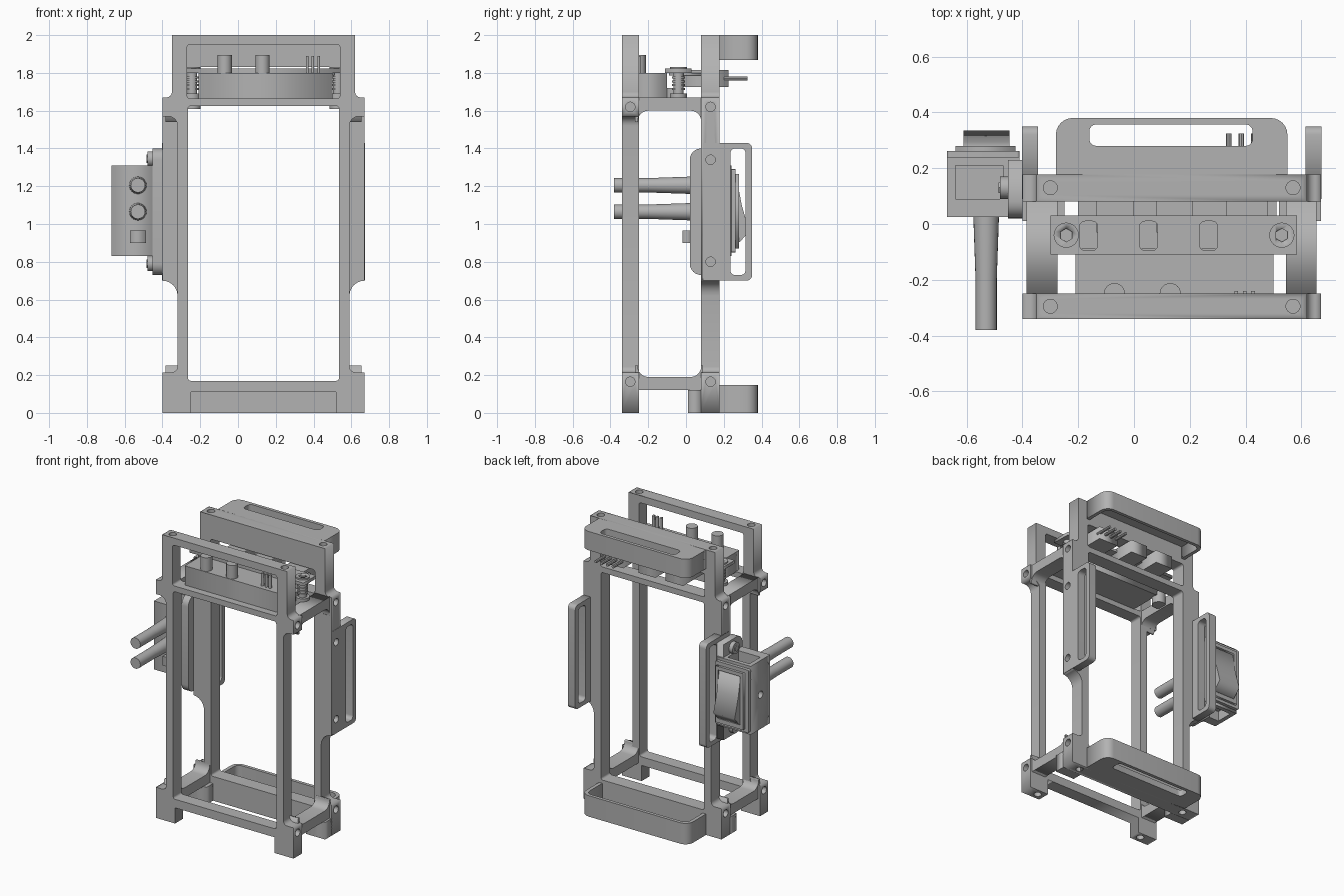
import bpy, bmesh, math
from mathutils import Vector, Matrix

if "Cube" in bpy.data.objects:
    bpy.data.objects.remove(bpy.data.objects["Cube"])

grey = bpy.data.materials.new("light_grey")
grey.use_nodes = True
COLOUR = (0.45, 0.45, 0.45, 1)
grey.diffuse_color = COLOUR
grey.node_tree.nodes["Principled BSDF"].inputs["Base Color"].default_value = COLOUR

# local (u, v, w) to world, for profiles extruded along each axis
AXES = {
    "x": Matrix(((0, 0, 1, 0), (1, 0, 0, 0), (0, 1, 0, 0), (0, 0, 0, 1))),
    "y": Matrix(((1, 0, 0, 0), (0, 0, 1, 0), (0, 1, 0, 0), (0, 0, 0, 1))),
    "z": Matrix.Identity(4),
}
MID = 0.135


def flip(x):
    return 2 * MID - x


def finish(name, bm):
    bmesh.ops.remove_doubles(bm, verts=bm.verts, dist=0.0001)
    bmesh.ops.recalc_face_normals(bm, faces=bm.faces)
    mesh = bpy.data.meshes.new(name)
    bm.to_mesh(mesh)
    bm.free()
    mesh.materials.clear()
    mesh.materials.append(grey)
    ob = bpy.data.objects.new(name, mesh)
    bpy.context.collection.objects.link(ob)
    return ob


def rounded(points, steps=6):
    """Corner list (u, v[, radius]) to an outline with filleted corners."""
    out = []
    for i, p in enumerate(points):
        c = Vector(p[:2])
        if len(p) < 3:
            out.append(c)
            continue
        a = (Vector(points[i - 1][:2]) - c).normalized() * p[2]
        b = (Vector(points[(i + 1) % len(points)][:2]) - c).normalized() * p[2]
        for k in range(steps + 1):
            t = k / steps * math.pi / 2
            out.append(c + a * (1 - math.sin(t)) + b * (1 - math.cos(t)))
    return out


def rect(u0, u1, v0, v1, r=0.0):
    pts = [(u0, v0), (u1, v0), (u1, v1), (u0, v1)]
    return [p + (r,) for p in pts] if r else pts


def plate(name, axis, lo, hi, *loops):
    """Extrude an outline, with optional holes, between lo and hi."""
    cu = bpy.data.curves.new(name, "CURVE")
    cu.dimensions, cu.fill_mode, cu.extrude = "2D", "BOTH", (hi - lo) / 2
    for loop in loops:
        pts = rounded(loop)
        sp = cu.splines.new("POLY")
        sp.points.add(len(pts) - 1)
        for q, p in zip(sp.points, pts):
            q.co = (p.x, p.y, 0, 1)
        sp.use_cyclic_u = True
    tmp = bpy.data.objects.new(name + "_outline", cu)
    mesh = bpy.data.meshes.new_from_object(tmp)
    bm = bmesh.new()
    bm.from_mesh(mesh)
    bpy.data.objects.remove(tmp)
    bpy.data.meshes.remove(mesh)
    bpy.data.curves.remove(cu)
    bm.transform(AXES[axis] @ Matrix.Translation((0, 0, (lo + hi) / 2)))
    return finish(name, bm)


def add_rod(bm, axis, u, v, lo, hi, r0, r1=None, sides=24):
    m = AXES[axis] @ Matrix.Translation((u, v, (lo + hi) / 2))
    bmesh.ops.create_cone(bm, cap_ends=True, segments=sides, radius1=r0,
                          radius2=r0 if r1 is None else r1, depth=hi - lo, matrix=m)


def rod(name, *args, **kw):
    bm = bmesh.new()
    add_rod(bm, *args, **kw)
    ob = finish(name, bm)
    for ob_ in bpy.context.selected_objects:
        ob_.select_set(False)
    ob.select_set(True)
    bpy.context.view_layer.objects.active = ob
    bpy.ops.object.shade_smooth_by_angle(angle=math.radians(35))
    return ob


def box(name, x0, x1, y0, y1, z0, z1):
    return plate(name, "z", z0, z1, rect(x0, x1, y0, y1))


def cut(ob, cutter):
    mod = ob.modifiers.new("cut", "BOOLEAN")
    mod.operation, mod.solver, mod.object = "DIFFERENCE", "EXACT", cutter


def mirrored(half):
    return half + [(flip(p[0]),) + p[1:] for p in reversed(half)]


# Screw holes, shared by both frames
bm = bmesh.new()
for y in (-0.295, 0.13):
    for x in (-0.3, flip(-0.3)):
        for lo, hi in ((-0.1, 0.06), (1.92, 2.1)):
            add_rod(bm, "z", x, y, lo, hi, 0.025)
    for z in (0.165, 1.62) + ((0.8, 1.34) if y > 0 else ()):
        add_rod(bm, "x", y, z, -0.5, -0.35, 0.025)
        add_rod(bm, "x", y, z, flip(-0.35), flip(-0.5), 0.025)
holes = finish("screw_hole_cutter", bm)
holes.hide_render = holes.hide_viewport = True

# Front and back frames
shoulder = [(-0.4, 1.67), (-0.35, 1.67, 0.03), (-0.35, 2)]
front = [(-0.25, 0.11), (-0.25, 0), (-0.4, 0), (-0.4, 0.215), (-0.32, 0.215, 0.03),
         (-0.32, 1.57, 0.05), (-0.4, 1.57)] + shoulder
back = [(-0.4, 0), (-0.4, 0.215), (-0.32, 0.215, 0.03),
        (-0.32, 0.7, 0.08), (-0.4, 0.7)] + shoulder
window = rect(-0.265, flip(-0.265), 0.17, 1.625, 0.015)
cut(plate("front_frame", "y", -0.34, -0.25, mirrored(front), window,
          rect(-0.27, flip(-0.27), 1.665, 1.95, 0.015)), holes)
cut(plate("back_frame", "y", 0.08, 0.178, mirrored(back), window,
          rect(-0.27, flip(-0.27), 1.665, 1.83, 0.015)), holes)

# Side rails, feet and pierced side flanges
for side, m in (("right", lambda x: x), ("left", flip)):
    def span(a, b):
        return sorted((m(a), m(b)))
    for end, outer, inner, leg in (("upper", 1.67, 1.6, 1.54), ("lower", 0.12, 0.19, 0.25)):
        plate(f"{side}_{end}_rail", "x", *span(-0.385, -0.275),
              [(-0.27, outer), (0.09, outer), (0.09, leg), (0.08, leg),
               (0.08, inner, 0.055), (-0.255, inner, 0.055), (-0.255, leg), (-0.27, leg)])
    box(f"{side}_back_foot", *span(-0.4, -0.25), 0.01, 0.085, 0, 0.12)
    cut(plate(f"{side}_flange", "x", *span(-0.402, -0.345),
              [(0.09, 0.7), (0.35, 0.7, 0.03), (0.35, 1.43, 0.03), (0.09, 1.43)],
              rect(0.235, 0.315, 0.73, 1.4, 0.025)), holes)

# Rear bumpers: slotted plate with a lip round its edge
xa, xb = -0.28, flip(-0.28)
for name, y0, base, lip in (("upper", 0.17, (1.955, 2), (1.868, 1.96)),
                            ("lower", 0.11, (0, 0.045), (0.04, 0.147))):
    edge = [(xa, y0), (xa, 0.38, 0.06), (xb, 0.38, 0.06), (xb, y0)]
    plate(name + "_bumper_plate", "z", *base, edge, rect(-0.16, 0.425, 0.28, 0.357, 0.025))
    plate(name + "_bumper_lip", "z", *lip, edge + [
        (xb - 0.025, y0), (xb - 0.025, 0.357, 0.04), (xa + 0.025, 0.357, 0.04), (xa + 0.025, y0)])

# Front control block with buttons and pins
box("control_block", -0.21, 0.5, -0.29, -0.1, 1.66, 1.8)
box("block_base", -0.21, 0.5, -0.11, -0.015, 1.66, 1.72)
for i, x in enumerate((-0.07, 0.13)):
    rod(f"button_{i}", "z", x, -0.25, 1.79, 1.895, 0.038)
for i, x in enumerate((0.36, 0.39, 0.42)):
    box(f"control_pin_{i}", x, x + 0.013, -0.26, -0.24, 1.79, 1.89)

# Clamp bar held by two socket screws
plate("clamp_bar", "z", 1.8, 1.822, rect(-0.3, 0.585, -0.11, 0.03),
      *[rect(x, x + 0.065, -0.095, 0.01, 0.02) for x in (-0.195, 0.02, 0.235)])
for i, x in enumerate((-0.243, 0.53)):
    rod(f"screw_shank_{i}", "z", x, -0.04, 1.67, 1.8, 0.027)
    for k in range(4):
        rod(f"screw_thread_{i}_{k}", "z", x, -0.04, 1.71 + k * 0.02, 1.72 + k * 0.02, 0.034)
    rod(f"screw_standoff_{i}", "z", x, -0.04, 1.61, 1.69, 0.045)
    head = rod(f"screw_head_{i}", "z", x, -0.04, 1.81, 1.832, 0.045)
    socket = rod(f"socket_cutter_{i}", "z", x, -0.04, 1.82, 1.85, 0.024, sides=6)
    socket.hide_render = socket.hide_viewport = True
    cut(head, socket)

# Circuit board with rear ports and pins
box("circuit_board", -0.2, 0.51, -0.09, 0.08, 1.785, 1.8)
for i, (x0, x1) in enumerate(((-0.135, 0), (0.08, 0.21), (0.33, 0.48))):
    box(f"rear_port_{i}", x0, x1, -0.03, 0.225, 1.725, 1.815)
for i in range(4):
    rod(f"rear_pin_{i}", "y", 0.34 + i * 0.045, 1.77, 0.2, 0.325, 0.01, sides=8)

# Rocker switch, its housing and mounting ear
plate("switch_ear", "x", -0.452, -0.4,
      [(0.02, 0.73, 0.06), (0.23, 0.73), (0.23, 1.4), (0.02, 1.4, 0.06)])
for i, z in enumerate((0.79, 1.345)):
    rod(f"ear_bolt_{i}", "x", 0.13, z, -0.48, -0.45, 0.04)
    rod(f"ear_bolt_socket_{i}", "x", 0.13, z, -0.485, -0.479, 0.022, sides=6)
housing = box("switch_housing", -0.67, -0.41, 0.025, 0.24, 0.83, 1.31)
bm = bmesh.new()
for z in (0.83, 1.31):
    bmesh.ops.create_cube(bm, size=1, matrix=Matrix.Translation((-0.555, 0.15, z))
                          @ Matrix.Diagonal((0.17, 0.12, 0.14, 1)))
add_rod(bm, "x", 0.13, 1.07, -0.7, -0.63, 0.025)
pockets = finish("housing_pocket_cutter", bm)
pockets.hide_render = pockets.hide_viewport = True
cut(housing, pockets)
plate("switch_bezel", "y", 0.235, 0.262, rect(-0.67, -0.41, 0.85, 1.29, 0.01))
plate("switch_bezel_rim", "y", 0.255, 0.28, rect(-0.64, -0.425, 0.87, 1.265),
      rect(-0.615, -0.445, 0.9, 1.24))
plate("rocker", "x", -0.612, -0.447,
      [(0.24, 0.905), (0.285, 0.905), (0.335, 0.96), (0.295, 1.1), (0.27, 1.235), (0.24, 1.235)])

# Wire terminals at the front of the switch
for i, z in enumerate((1.065, 1.205)):
    rod(f"wire_tip_{i}", "y", -0.53, z, -0.38, -0.2, 0.038)
    rod(f"wire_sleeve_{i}", "y", -0.53, z, -0.2, 0.03, 0.038, 0.046)
box("spare_terminal", -0.572, -0.488, -0.018, 0.03, 0.9, 0.965)
